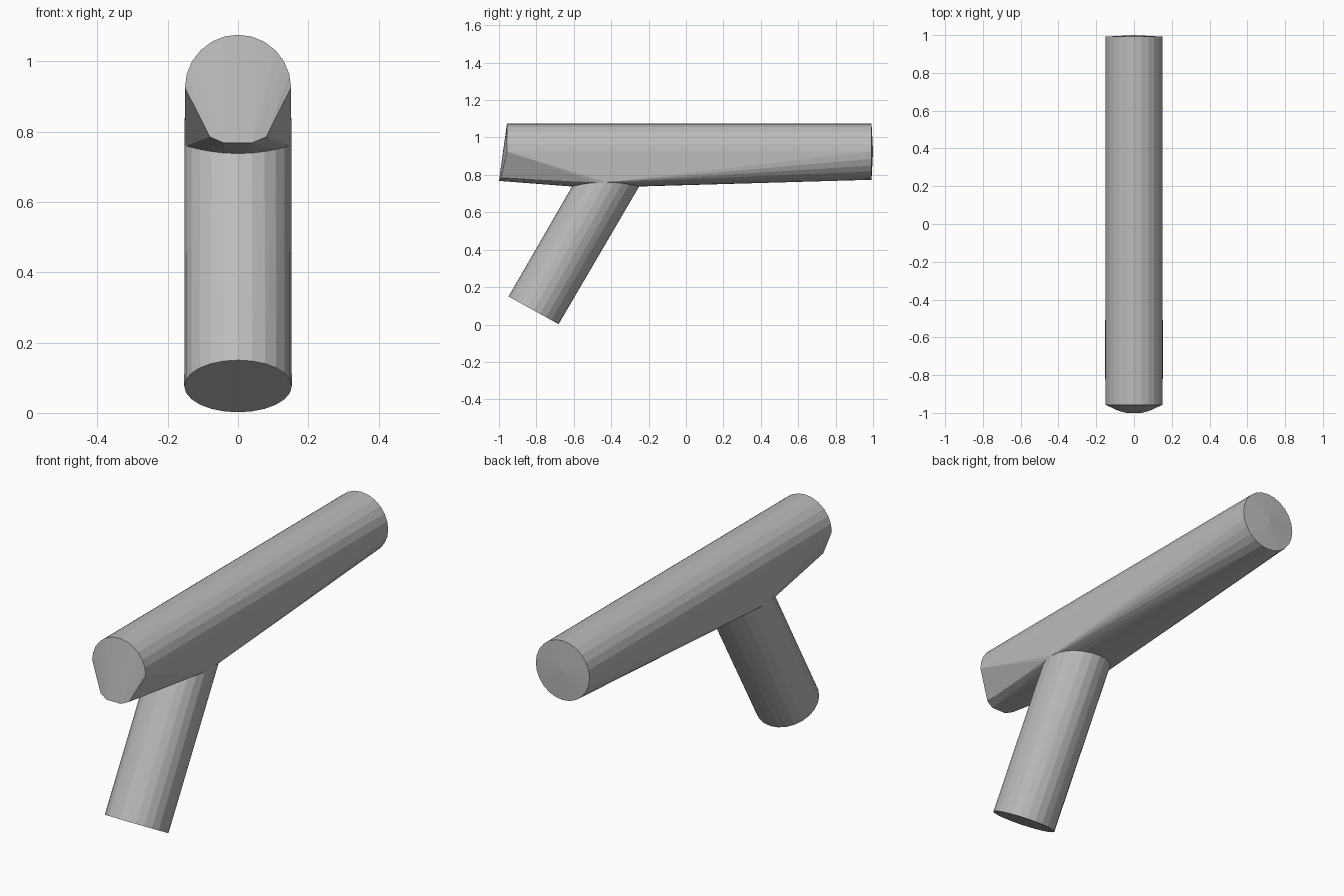
import bpy, bmesh
from math import sin, cos, pi, radians
from mathutils import Vector, Matrix

if "Cube" in bpy.data.objects:
    bpy.data.objects.remove(bpy.data.objects["Cube"])

grey = bpy.data.materials.new("light_grey")
grey.use_nodes = True
colour = (0.5, 0.5, 0.5, 1)
grey.diffuse_color = colour
grey.node_tree.nodes["Principled BSDF"].inputs["Base Color"].default_value = colour

SIDES = 24
RADIUS = 0.152


def ring(centre, matrix=Matrix.Identity(3), radius=RADIUS):
    """Circle of points around a centre, turned by a matrix."""
    turns = [2 * pi * i / SIDES for i in range(SIDES)]
    return [Vector(centre) + matrix @ Vector((radius * cos(a), radius * sin(a), 0)) for a in turns]


def hull(name, points):
    """Convex faceted solid wrapped around the points."""
    bm = bmesh.new()
    for p in points:
        bm.verts.new(p)
    result = bmesh.ops.convex_hull(bm, input=bm.verts)
    spare = {g for g in result["geom_interior"] + result["geom_unused"]
             if isinstance(g, bmesh.types.BMVert)}
    bmesh.ops.delete(bm, geom=list(spare), context='VERTS')
    bmesh.ops.recalc_face_normals(bm, faces=bm.faces)
    mesh = bpy.data.meshes.new(name)
    bm.to_mesh(mesh)
    bm.free()
    mesh.materials.append(grey)
    obj = bpy.data.objects.new(name, mesh)
    bpy.context.collection.objects.link(obj)
    return obj


upright = Matrix.Rotation(radians(90), 3, 'X')
tilted = Matrix.Rotation(radians(-29), 3, 'X')

# Saddle-shaped joint shared by both tubes
joint = [Vector((p.x, -0.43 + p.y * 1.18, 0.738 + 1.0 * p.x ** 2))
         for p in ring((0, 0, 0))]

# Long tube: round back end, front end pulled to a narrow lower lip
back_end = ring((0, 0.992, 0.925), upright, 0.151)
front_end = [p for p in ring((0, -0.957, 0.925), upright, 0.151) if p.z > 0.92]
lip = [Vector((s * x, y, z)) for s in (-1, 1)
       for x, y, z in ((0.08, -0.99, 0.785), (0.04, -1.0, 0.768))]
hull("long_tube", back_end + [Vector((0, 1.0, 0.925))] + front_end + lip + joint)

# Leaning branch: tilted foot rising to the joint
foot = ring((0, -0.815, 0.076), tilted, 0.153)
hull("branch_tube", foot + joint)
